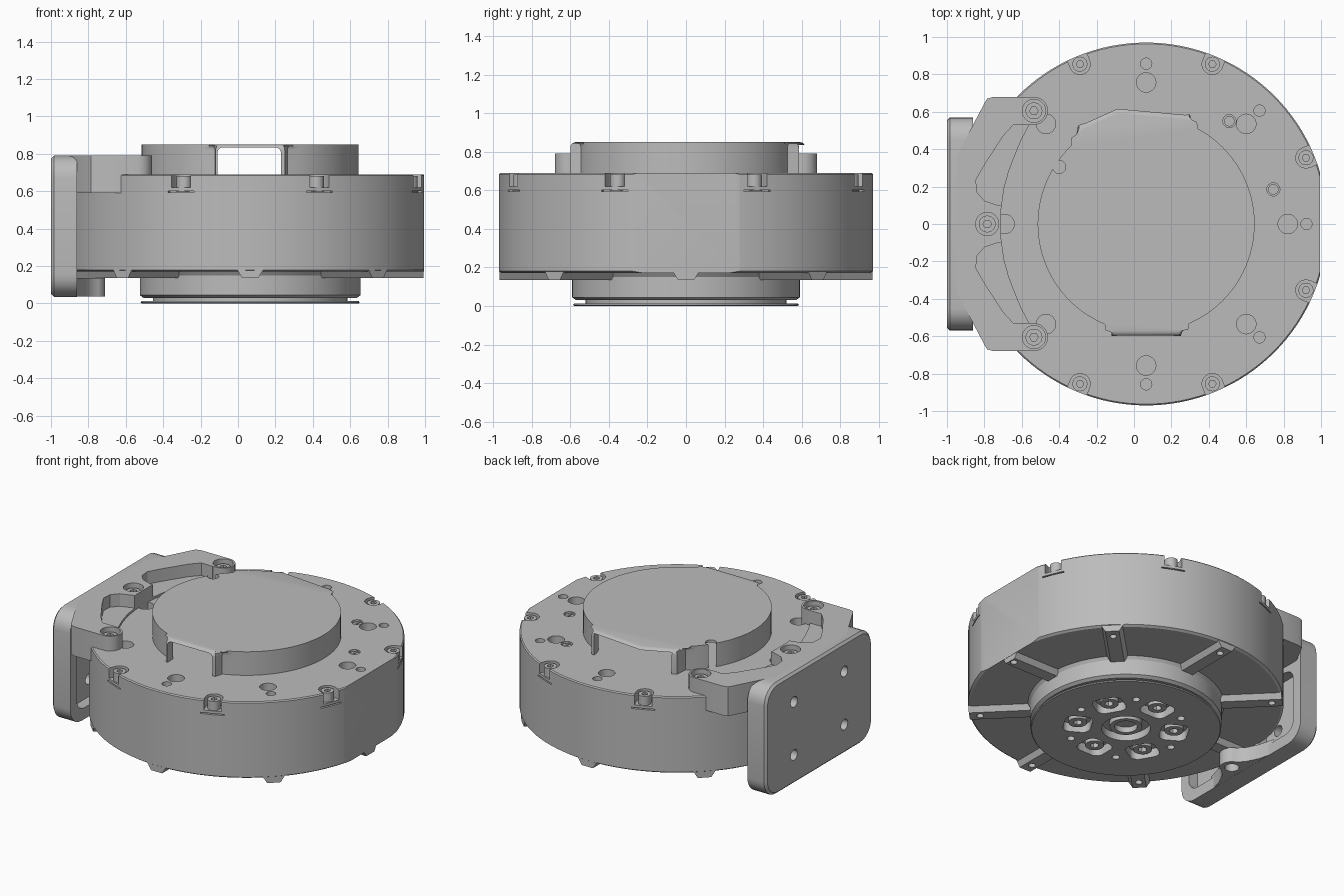
import bpy, bmesh
from math import sin, cos, radians, pi
from mathutils import Matrix, Vector

cube = bpy.data.objects.get("Cube")
if cube:
    bpy.data.objects.remove(cube)

CX = 0.065  # axis of the round housing
grey = bpy.data.materials.new("machined_grey")
grey.use_nodes = True
grey.diffuse_color = (0.5, 0.5, 0.5, 1)
grey.node_tree.nodes["Principled BSDF"].inputs["Base Color"].default_value = (0.5, 0.5, 0.5, 1)


def make(name, bm):
    bmesh.ops.remove_doubles(bm, verts=bm.verts, dist=1e-5)
    bmesh.ops.recalc_face_normals(bm, faces=bm.faces)
    mesh = bpy.data.meshes.new(name)
    bm.to_mesh(mesh)
    bm.free()
    mesh.materials.append(grey)
    ob = bpy.data.objects.new(name, mesh)
    bpy.context.collection.objects.link(ob)
    return ob


def prism(bm, pts, z0, z1, mat=Matrix(), top=None, bevel=0):
    """Extrude an outline between two heights; top may be a second outline."""
    low = [bm.verts.new(mat @ Vector((x, y, z0))) for x, y in pts]
    high = [bm.verts.new(mat @ Vector((x, y, z1))) for x, y in (top or pts)]
    bm.faces.new(low)
    roof = bm.faces.new(high)
    for i in range(len(pts)):
        bm.faces.new((low[i - 1], low[i], high[i], high[i - 1]))
    if bevel:
        bmesh.ops.bevel(bm, geom=list(roof.edges), offset=bevel, segments=4,
                        profile=0.5, affect='EDGES', clamp_overlap=True)


def arc(cx, cy, r, a0, a1, n):
    return [(cx + r * cos(radians(a0 + (a1 - a0) * i / n)),
             cy + r * sin(radians(a0 + (a1 - a0) * i / n))) for i in range(n + 1)]


def disc(bm, x, y, r, z0, z1, n=24, mat=Matrix()):
    prism(bm, arc(x, y, r, 0, 360 - 360 / n, n - 1), z0, z1, mat)


def box(bm, x0, x1, y0, y1, z0, z1):
    prism(bm, [(x0, y0), (x1, y0), (x1, y1), (x0, y1)], z0, z1)


def round_rect(w, h, r):
    return (arc(w - r, h - r, r, 0, 90, 6) + arc(r - w, h - r, r, 90, 180, 6)
            + arc(r - w, r - h, r, 180, 270, 6) + arc(w - r, r - h, r, 270, 360, 6))


def lathe(bm, profile, n=128):
    vs = [bm.verts.new((CX + r, 0, z)) for r, z in profile]
    es = [bm.edges.new((vs[i], vs[i + 1])) for i in range(len(vs) - 1)]
    bmesh.ops.spin(bm, geom=vs + es, cent=(CX, 0, 0), axis=(0, 0, 1), angle=2 * pi, steps=n)


def cut(ob, bm):
    cutter = make(ob.name + "_cutter", bm)
    cutter.hide_render = True
    mod = ob.modifiers.new("cut", 'BOOLEAN')
    mod.operation, mod.solver, mod.object = 'DIFFERENCE', 'EXACT', cutter
    bpy.context.view_layer.objects.active = ob
    bpy.ops.object.modifier_apply(modifier=mod.name)
    bpy.data.objects.remove(cutter)


def polar(r, a):
    return CX + r * cos(radians(a)), r * sin(radians(a))


def turn(a):
    return Matrix.Translation((CX, 0, 0)) @ Matrix.Rotation(radians(a), 4, 'Z')


BOLTS = [22.5 + 45 * i for i in range(8)]
EIGHTHS = [45 * i for i in range(8)]

# Round housing with flats on both sides
bm = bmesh.new()
lathe(bm, [(0, .17), (.955, .17), (.97, .18), (.97, .683), (.963, .69), (0, .69)])
housing = make("housing", bm)
bm = bmesh.new()
for s in (-1, 1):
    box(bm, *sorted((CX + s * .93, CX + s * 1.2)), -1, 1, 0, 1)
cut(housing, bm)

# Bolt notches, thin slots under them, and lid holes
bm = bmesh.new()
for a in BOLTS:
    prism(bm, arc(.925, 0, .055, 90, 270, 12) + [(1.1, -.055), (1.1, .055)], .62, .8, turn(a))
    prism(bm, [(.94, -.075), (1.1, -.075), (1.1, .075), (.94, .075)], .594, .602, turn(a))
for a in EIGHTHS:
    disc(bm, *polar(.757, a), .052, .64, .8)
    if a != 180:
        disc(bm, *polar(.857, a), .03, .64, .8)
for x, y in ((.51, .55), (.745, .185)):
    disc(bm, x, y, .035, .66, .8)
cut(housing, bm)

# Lid bolts with hex sockets
bm = bmesh.new()
for a in BOLTS:
    disc(bm, *polar(.925, a), .04, .6, .682)
lid_bolts = make("lid_bolts", bm)
bm = bmesh.new()
for a in BOLTS:
    disc(bm, *polar(.925, a), .02, .65, .8, 6)
cut(lid_bolts, bm)

# Slotted set screws
bm = bmesh.new()
for x, y in ((.51, .55), (.745, .185)):
    disc(bm, x, y, .028, .65, .68)
    box(bm, x - .006, x + .006, y - .028, y + .028, .675, .686)
make("set_screws", bm)

# Tapered radial ribs under the housing
bm = bmesh.new()
for a in EIGHTHS:
    end = .928 if a % 180 == 0 else .966
    prism(bm, [(.5, -.042), (end, -.042), (end, .042), (.5, .042)], .135, .18, turn(a),
          top=[(.5, -.07), (end, -.07), (end, .07), (.5, .07)])
ribs = make("ribs", bm)
bm = bmesh.new()
for a in EIGHTHS:
    disc(bm, *polar(.9, a), .022, .05, .165, 16)
cut(ribs, bm)

# Output hub and flange
bm = bmesh.new()
lathe(bm, [(0, 0), (.58, 0), (.586, .006), (.58, .013), (.52, .013), (.52, .03),
           (.57, .03), (.59, .045), (.59, .15), (.61, .18), (0, .18)])
hub = make("output_hub", bm)
bm = bmesh.new()
disc(bm, CX, 0, .15, -.1, .05, 48)
for i in range(6):
    prism(bm, [(x * .085 + .3, y * .095) for x, y in round_rect(1, 1, .55)], -.1, .06,
          turn(30 + 60 * i), )
    disc(bm, *polar(.36, 60 * i), .024, -.1, .05, 16)
cut(hub, bm)

# Hollow centre boss and hub screws
bm = bmesh.new()
disc(bm, CX, 0, .1, .012, .08, 48)
for i in range(6):
    disc(bm, *polar(.3, 30 + 60 * i), .058, .012, .08)
screws = make("hub_screws", bm)
bm = bmesh.new()
disc(bm, CX, 0, .07, -.1, .07, 48)
for i in range(6):
    disc(bm, *polar(.3, 30 + 60 * i), .028, -.1, .05, 6)
cut(screws, bm)


def cap_outline(d):
    """Round cap with a tab at the front and an angled tab at the back, inset by d."""
    r = .58 - d
    return (arc(CX, 0, r, -70, 65, 40) + [(.30 - d, .585 - d), (-.09 + d / 2, .62 - d), (-.30 + d, .525 - d)]
            + arc(CX, 0, r, 130, 251, 36) + [(-.12 + d, -.6 + d), (.25 - d, -.6 + d)])


# Hollow cover with open cable windows
bm = bmesh.new()
prism(bm, cap_outline(0), .685, .85, bevel=.03)
cover = make("top_cover", bm)
bm = bmesh.new()
prism(bm, cap_outline(.022), .6, .834)
cut(cover, bm)
bm = bmesh.new()
front = Matrix.Translation((.06, 0, .74)) @ Matrix.Rotation(pi / 2, 4, 'X')
prism(bm, round_rect(.17, .094, .03), .5, .8, front)
box(bm, -.27, .28, .5, .8, .6, .834)
cut(cover, bm)
bm = bmesh.new()
disc(bm, -.4, .305, .035, .6, .9)
cut(cover, bm)

# Bracket arm, half outline mirrored
half = ([(-.95, .36), (-.8, .645), (-.785, .67), (-.75, .68)] + arc(-.535, .605, .075, 90, -80, 12)
        + [(-.56, .53), (-.6, .455), (-.636, .37), (-.67, .28), (-.695, .19), (-.71, .08)])
bm = bmesh.new()
prism(bm, half + [(x, -y) for x, y in reversed(half)], .592, .79)
arm = make("bracket_arm", bm)
SCREWS = [(-.535, .605), (-.785, 0), (-.535, -.605)]
bm = bmesh.new()
pocket = [(-.645, .53), (-.7, .47), (-.8, .315), (-.845, .235), (-.84, .17), (-.8, .125), (-.727, .1),
          (-.6, .1), (-.5, .4), (-.5, .527)]
for s in (1, -1):
    prism(bm, [(x, s * y) for x, y in pocket], .705, .9)
for x, y in SCREWS:
    disc(bm, x, y, .062, .73, .9, 32)
cut(arm, bm)

# Bracket screws
bm = bmesh.new()
for x, y in SCREWS:
    disc(bm, x, y, .045, .7, .765)
bracket_screws = make("bracket_screws", bm)
bm = bmesh.new()
for x, y in SCREWS:
    disc(bm, x, y, .023, .74, .9, 6)
cut(bracket_screws, bm)

# Mounting plate with four holes and inner relief pockets
side = Matrix.Translation((0, 0, .413)) @ Matrix(((0, 0, 1, 0), (1, 0, 0, 0), (0, 1, 0, 0), (0, 0, 0, 1)))
bm = bmesh.new()
prism(bm, round_rect(.57, .377, .12), -.86, -.985, side,
      top=None, bevel=0)
prism(bm, round_rect(.57, .377, .12), -.985, -1, side, top=round_rect(.555, .362, .11))
plate = make("mounting_plate", bm)
bm = bmesh.new()
for y in (-.27, .27):
    for z in (-.18, .18):
        disc(bm, y, z, .036, -1.1, -.8, 24, side)
cut(plate, bm)
bm = bmesh.new()
for s in (-1, 1):
    prism(bm, [(x + s * .33, y - .08) for x, y in round_rect(.17, .22, .08)], -.93, -.8, side)
cut(plate, bm)

# Flared lower foot that holds the housing rib
flare = [(-.87, .3), (-.84, .19), (-.8, .11)] + arc(-.785, 0, .075, 70, 0, 6)
bm = bmesh.new()
prism(bm, flare + [(x, -y) for x, y in reversed(flare[:-1])], .037, .137)
foot = make("bracket_foot", bm)
bm = bmesh.new()
disc(bm, -.785, 0, .045, -.1, .09)
cut(foot, bm)

# Smooth round walls, sharp machined edges
bpy.ops.object.select_all(action='DESELECT')
for ob in bpy.context.collection.objects:
    if ob.type == 'MESH' and ob.data.materials and ob.data.materials[0] == grey:
        ob.select_set(True)
        bpy.context.view_layer.objects.active = ob
bpy.ops.object.shade_smooth_by_angle(angle=radians(28))
